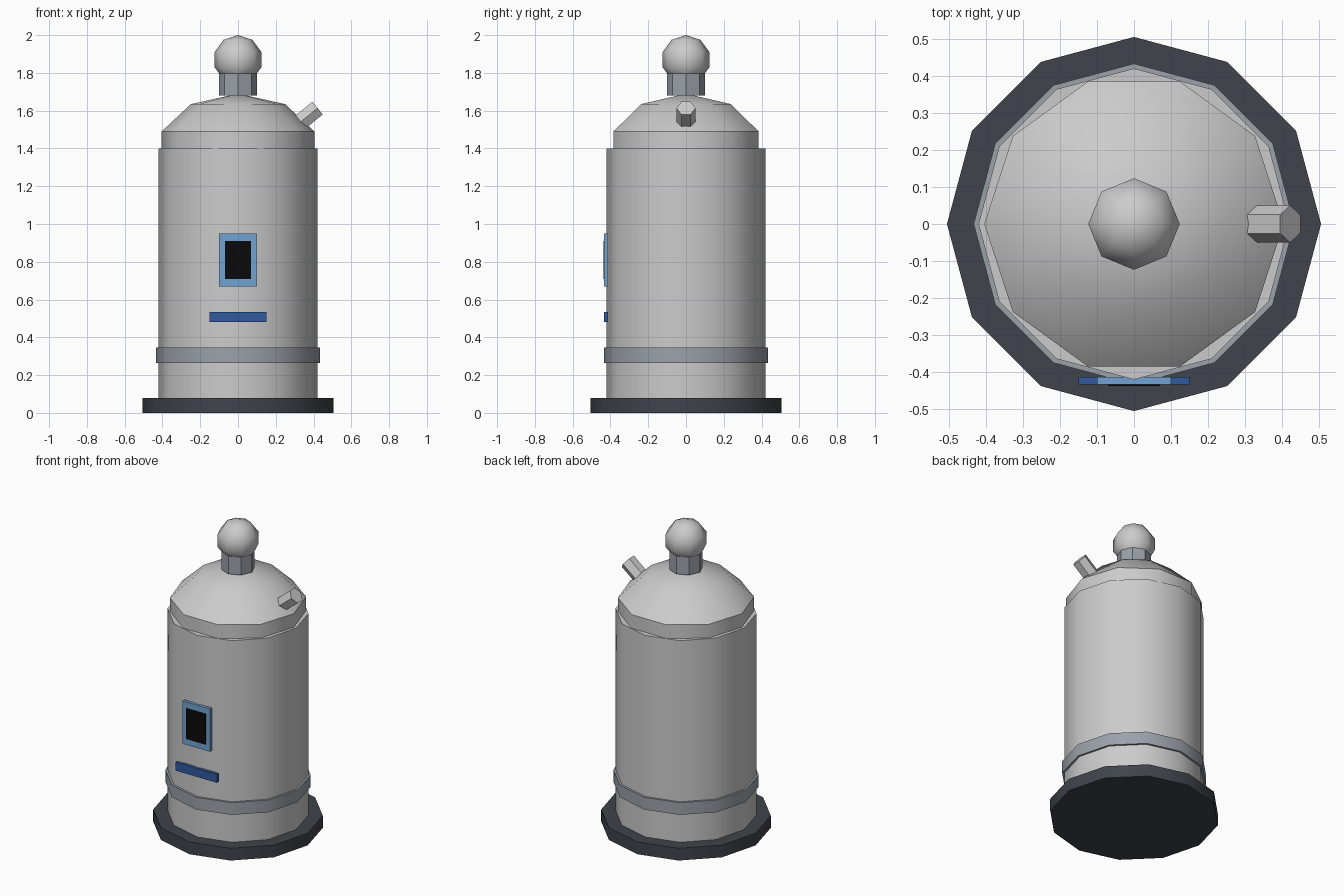
import bpy
from math import radians

if "Cube" in bpy.data.objects:
    bpy.data.objects.remove(bpy.data.objects["Cube"])


def material(name, rgb):
    m = bpy.data.materials.new(name)
    m.diffuse_color = (*rgb, 1)
    m.use_nodes = True
    m.node_tree.nodes["Principled BSDF"].inputs["Base Color"].default_value = m.diffuse_color
    return m


DARK = material("dark_grey", (0.05, 0.057, 0.07))
MID = material("mid_grey", (0.33, 0.36, 0.40))
LIGHT = material("light_grey", (0.67, 0.69, 0.70))
PALE_BLUE = material("pale_blue", (0.17, 0.37, 0.65))
BLUE = material("blue", (0.03, 0.10, 0.34))
BLACK = material("black", (0.003, 0.003, 0.003))


def finish(name, mat, smooth=None):
    ob = bpy.context.object
    ob.name = name
    ob.data.materials.append(mat)
    if smooth:
        bpy.ops.object.shade_smooth_by_angle(angle=radians(smooth))
    return ob


def drum(name, sides, r, z0, z1, mat, smooth=None):
    bpy.ops.mesh.primitive_cylinder_add(vertices=sides, radius=r, depth=z1 - z0,
                                        location=(0, 0, (z0 + z1) / 2))
    return finish(name, mat, smooth)


def ball(name, segments, rings, r, height, z, mat, smooth):
    bpy.ops.mesh.primitive_uv_sphere_add(segments=segments, ring_count=rings,
                                         radius=1, location=(0, 0, z))
    bpy.context.object.scale = (r, r, height)
    bpy.ops.object.transform_apply(location=False, rotation=False, scale=True)
    # put a corner on the y axis, whatever the segment count
    return finish(name, mat, smooth)


def panel(name, half_x, z0, z1, y0, y1, mat):
    bpy.ops.mesh.primitive_cube_add(size=1, location=(0, (y0 + y1) / 2, (z0 + z1) / 2))
    bpy.context.object.scale = (2 * half_x, y1 - y0, z1 - z0)
    bpy.ops.object.transform_apply(location=False, rotation=False, scale=True)
    return finish(name, mat)


# Foot, tank and lower band
drum("base_plate", 12, 0.505, 0, 0.08, DARK, 35)
drum("tank_body", 12, 0.42, 0.08, 1.40, LIGHT, 35)
drum("lower_band", 12, 0.433, 0.265, 0.345, MID, 35)

# Shallow dome lid, ten sided with corners on the y axis
dome = ball("dome_lid", 10, 5, 0.425, 0.29, 1.40, LIGHT, 40)
dome.rotation_euler.z = radians(90)

# Neck and ball on top
drum("neck", 8, 0.10, 1.68, 1.80, MID)
ball("top_ball", 8, 5, 0.13, 0.13, 1.87, LIGHT, 60)

# Tilted hexagonal valve on the right shoulder
bpy.ops.mesh.primitive_cylinder_add(vertices=6, radius=0.05, depth=0.12,
                                    location=(0.375, 0, 1.576),
                                    rotation=(0, radians(51), 0))
finish("side_valve", LIGHT)

# Front display and label bar
panel("display_frame", 0.10, 0.67, 0.95, -0.433, -0.413, PALE_BLUE)
panel("display_screen", 0.07, 0.71, 0.91, -0.438, -0.42, BLACK)
panel("label_bar", 0.15, 0.48, 0.535, -0.433, -0.413, BLUE)
